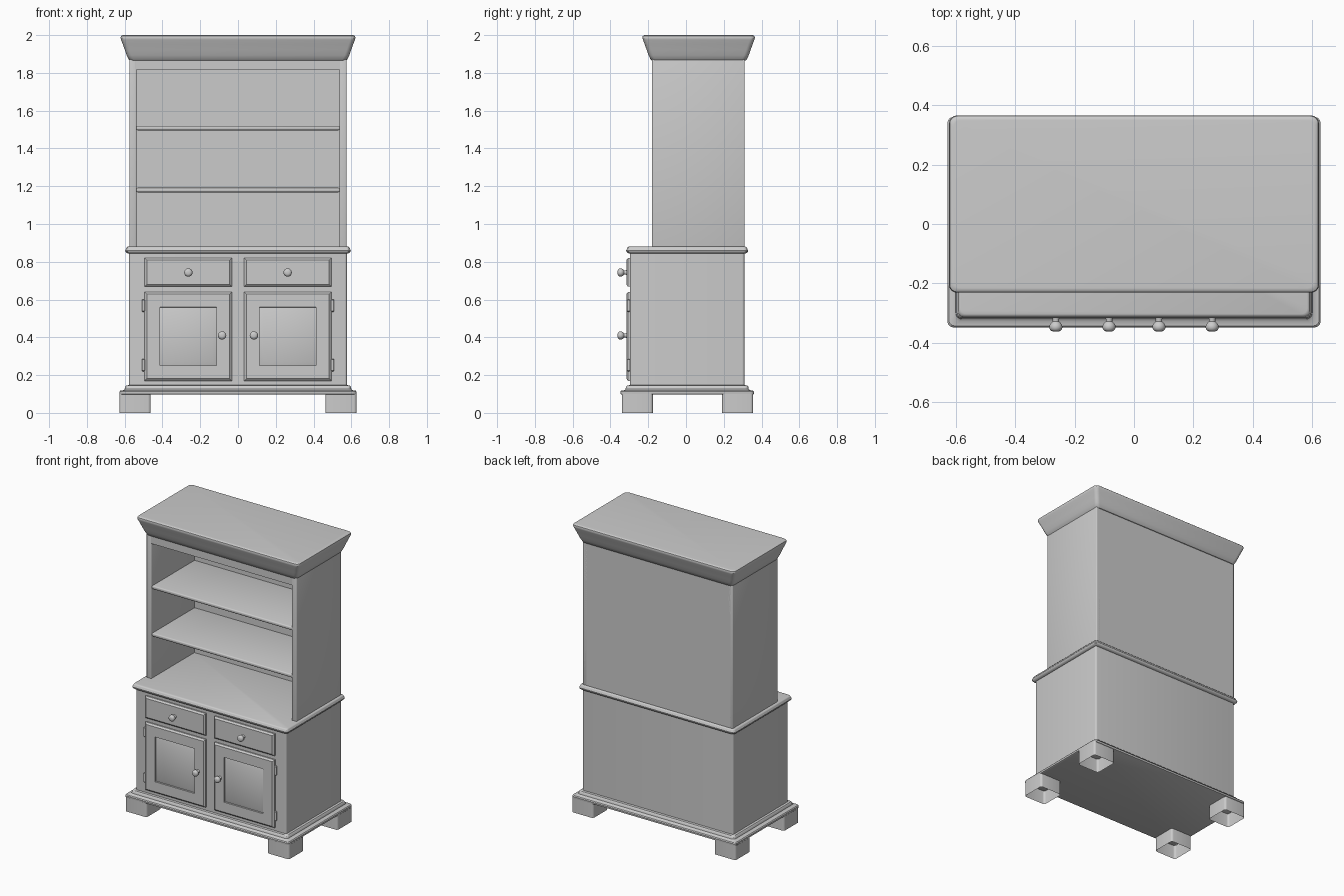
import bpy, bmesh, math

if "Cube" in bpy.data.objects:
    bpy.data.objects.remove(bpy.data.objects["Cube"])


def finish(ob, angle=35):
    bpy.ops.object.select_all(action='DESELECT')
    ob.select_set(True)
    bpy.context.view_layer.objects.active = ob
    bpy.ops.object.shade_smooth_by_angle(angle=math.radians(angle))
    return ob


def new_object(name, bm):
    bmesh.ops.recalc_face_normals(bm, faces=bm.faces)
    me = bpy.data.meshes.new(name)
    bm.to_mesh(me)
    bm.free()
    ob = bpy.data.objects.new(name, me)
    bpy.context.collection.objects.link(ob)
    return finish(ob)


def outline(u0, u1, v0, v1, r, seg=4):
    """Rectangle outline with rounded corners."""
    if r <= 0:
        return [(u0, v0), (u1, v0), (u1, v1), (u0, v1)]
    pts = []
    for cu, cv, a in ((u1 - r, v1 - r, 0), (u0 + r, v1 - r, 90),
                      (u0 + r, v0 + r, 180), (u1 - r, v0 + r, 270)):
        for i in range(seg + 1):
            t = math.radians(a + 90 * i / seg)
            pts.append((cu + r * math.cos(t), cv + r * math.sin(t)))
    return pts


def loft(name, rect, levels, r=0.0, front=False, caps=(True, True)):
    """Rings of (outset, height) around a rectangle; front=True lofts along y."""
    bm = bmesh.new()
    rings = []
    for o, h in levels:
        pts = outline(rect[0] - o, rect[1] + o, rect[2] - o, rect[3] + o, r)
        rings.append([bm.verts.new((u, h, v) if front else (u, v, h)) for u, v in pts])
    n = len(rings[0])
    for a, b in zip(rings, rings[1:]):
        for i in range(n):
            j = (i + 1) % n
            bm.faces.new((a[i], a[j], b[j], b[i]))
    if caps[0]:
        bm.faces.new(rings[0])
    if caps[1]:
        bm.faces.new(rings[-1])
    return new_object(name, bm)


def box(name, x0, x1, y0, y1, z0, z1, bevel=0.0):
    bm = bmesh.new()
    bmesh.ops.create_cube(bm, size=1)
    for v in bm.verts:
        v.co = ((x0 + x1) / 2 + v.co.x * (x1 - x0), (y0 + y1) / 2 + v.co.y * (y1 - y0),
                (z0 + z1) / 2 + v.co.z * (z1 - z0))
    if bevel:
        bmesh.ops.bevel(bm, geom=bm.edges[:], offset=bevel, segments=3,
                        profile=0.5, affect='EDGES')
    return new_object(name, bm)


def lathe(name, profile, loc, along_y=False, seg=20):
    """Turned part: profile of (radius, distance) along z, or along -y."""
    bm = bmesh.new()
    rings = []
    for rad, d in profile:
        ring = []
        for i in range(seg):
            t = 2 * math.pi * i / seg
            c, s = rad * math.cos(t), rad * math.sin(t)
            p = (c, -d, s) if along_y else (c, s, d)
            ring.append(bm.verts.new([a + b for a, b in zip(loc, p)]))
        rings.append(ring)
    for a, b in zip(rings, rings[1:]):
        for i in range(seg):
            bm.faces.new((a[i], a[(i + 1) % seg], b[(i + 1) % seg], b[i]))
    bm.faces.new(rings[0])
    bm.faces.new(rings[-1])
    return new_object(name, bm)


# Lower cabinet, base moulding with flat underside, and counter
body = (-0.577, 0.577, -0.297, 0.309)
loft("lower_cabinet", body, [(0, 0.14), (0, 0.85)], r=0.012, caps=(False, False))
loft("base_moulding", body,
     [(0.044, 0.097), (0.05, 0.1), (0.051, 0.112), (0.046, 0.118), (0.03, 0.12),
      (0.023, 0.126), (0.021, 0.138), (0.015, 0.145), (0, 0.147)], r=0.02, caps=(True, False))
loft("counter_top", body,
     [(0, 0.843), (0.012, 0.846), (0.019, 0.854), (0.02, 0.861), (0.016, 0.866),
      (0.015, 0.873), (0.011, 0.878), (0.006, 0.88)], r=0.02)

# Hollow bracket feet at the corners
for sx, xr in (("left", (-0.628, -0.462)), ("right", (0.462, 0.628))):
    for sy, yr in (("front", (-0.34, -0.175)), ("back", (0.191, 0.356))):
        loft(f"{sy}_{sx}_foot", xr + yr, [(0, 0), (0, 0.1)], r=0.015, caps=(False, False))

# Upper open case: sides, back, top rail and shelves
for side, s in (("left", -1), ("right", 1)):
    xs = sorted((s * 0.537, s * 0.575))
    box(f"upper_{side}_side", *xs, -0.181, 0.311, 0.87, 1.89, 0.006)
box("upper_back", -0.56, 0.56, 0.29, 0.311, 0.87, 1.89)
box("upper_top", -0.55, 0.55, -0.18, 0.3, 1.814, 1.89)
for name, z in (("lower_shelf", 1.168), ("upper_shelf", 1.496)):
    box(name, -0.54, 0.54, -0.174, 0.295, z, z + 0.024, 0.008)

# Flared crown
loft("crown", (-0.573, 0.573, -0.182, 0.316),
     [(0, 1.866), (0.006, 1.872), (0.016, 1.893), (0.026, 1.921), (0.037, 1.952),
      (0.046, 1.975), (0.049, 1.985), (0.047, 1.994), (0.041, 1.999), (0.034, 2.0)], r=0.025)

# Drawers, panelled doors, knobs and hinges
edge = [(0, -0.29), (0, -0.306), (-0.003, -0.309), (-0.011, -0.316)]
panel = [(-0.08, -0.316), (-0.081, -0.306), (-0.102, -0.315)]
knob = [(0.013, 0), (0.011, 0.006), (0.011, 0.014), (0.017, 0.02), (0.021, 0.026),
        (0.022, 0.034), (0.02, 0.041), (0.015, 0.046), (0.008, 0.048)]
hinge = [(0.004, -0.033), (0.008, -0.029), (0.008, 0.029), (0.004, 0.033)]
for side, s in (("left", -1), ("right", 1)):
    xs = sorted((s * 0.033, s * 0.494))
    loft(f"{side}_drawer", (*xs, 0.668, 0.82), edge, front=True)
    loft(f"{side}_door", (*xs, 0.17, 0.64), edge + panel, front=True)
    lathe(f"{side}_drawer_knob", knob, (s * 0.263, -0.314, 0.743), along_y=True)
    lathe(f"{side}_door_knob", knob, (s * 0.084, -0.314, 0.41), along_y=True)
    for level, z in (("lower", 0.253), ("upper", 0.568)):
        lathe(f"{side}_{level}_hinge", hinge, (s * 0.501, -0.304, z), seg=12)
